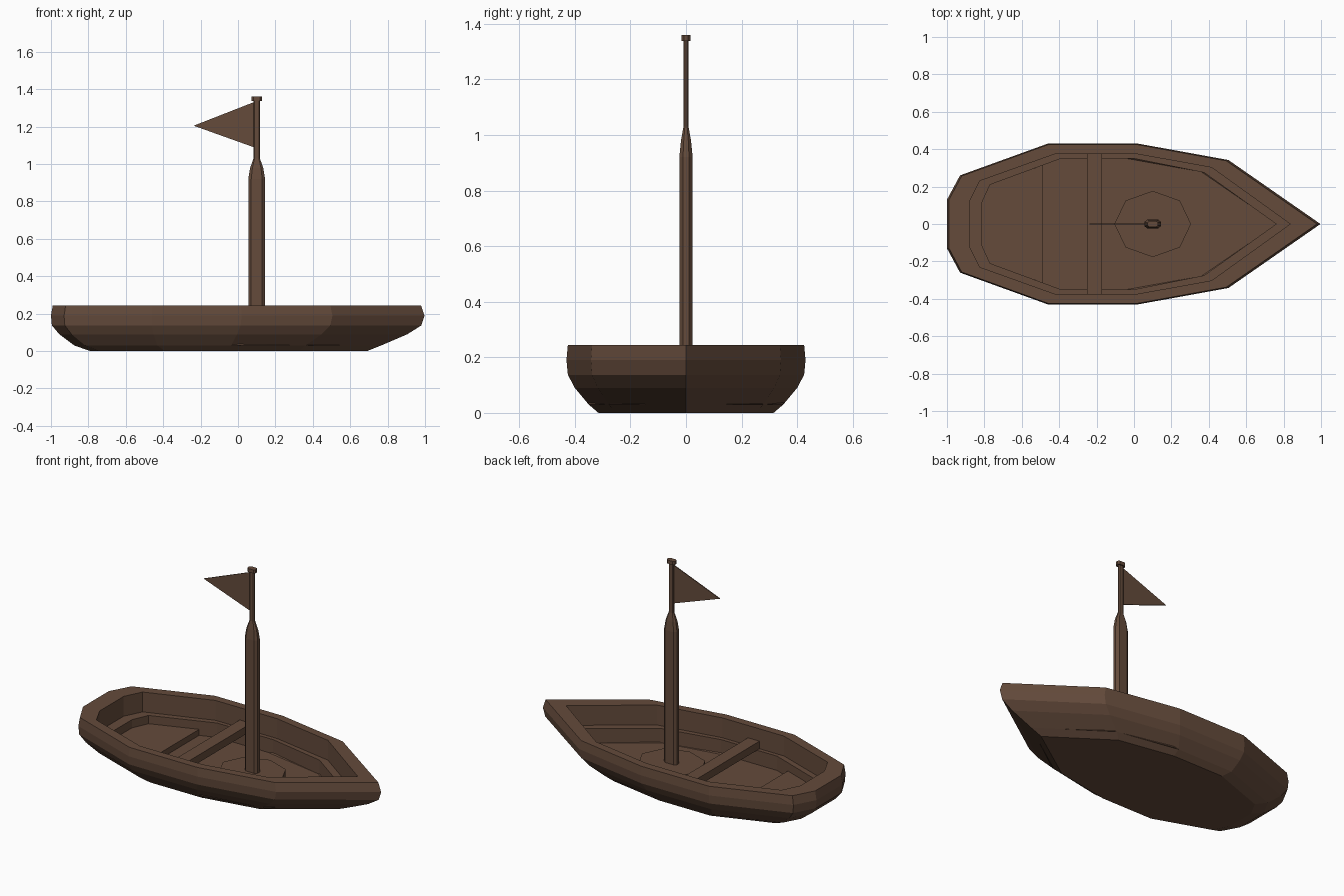
import bpy, bmesh, math

if "Cube" in bpy.data.objects:
    bpy.data.objects.remove(bpy.data.objects["Cube"])

wood = bpy.data.materials.new("brown wood")
wood.diffuse_color = (0.128, 0.070, 0.044, 1)
wood.use_nodes = True
wood.node_tree.nodes["Principled BSDF"].inputs["Base Color"].default_value = wood.diffuse_color


def finish(name, bm):
    bmesh.ops.recalc_face_normals(bm, faces=bm.faces[:])
    mesh = bpy.data.meshes.new(name)
    bm.to_mesh(mesh)
    bm.free()
    mesh.materials.append(wood)
    ob = bpy.data.objects.new(name, mesh)
    bpy.context.collection.objects.link(ob)
    return ob


def loft(name, rings):
    """Bridge a stack of closed rings and cap both ends."""
    bm = bmesh.new()
    loops = [[bm.verts.new(p) for p in r] for r in rings]
    n = len(loops[0])
    for a, b in zip(loops, loops[1:]):
        for i in range(n):
            j = (i + 1) % n
            bm.faces.new((a[i], a[j], b[j], b[i]))
    bm.faces.new(loops[0])
    bm.faces.new(loops[-1])
    return finish(name, bm)


def mirrored(half, z):
    """Closed outline from the +y half, stern to bow."""
    pts = half + [(x, -y) for x, y in reversed(half) if y > 0]
    return [(x, y, z) for x, y in pts]


# hull: outline scaled per level, then rim, inner wall, ledge and floor
outer = [(-1, .13), (-.93, .26), (-.46, .43), (.02, .43), (.505, .342), (.997, 0)]
rim_in = [(-.88, .12), (-.825, .23), (-.42, .375), (.01, .375), (.415, .302), (.835, 0)]
ledge_in = [(-.815, .11), (-.77, .21), (-.39, .35), (0, .35), (.375, .275), (.76, 0)]


def level(z, x0, x1, w):
    half = [(x0 + (x + 1) / 1.997 * (x1 - x0), y * w / .43) for x, y in outer]
    return mirrored(half, z)


loft("hull", [
    level(0, -.79, .69, .315),
    level(.03, -.875, .765, .35),
    level(.09, -.955, .905, .40),
    level(.137, -.995, .98, .425),
    level(.19, -1, .997, .43),
    level(.245, -.99, .978, .425),
    mirrored(rim_in, .245),
    mirrored(rim_in, .12),
    mirrored(ledge_in, .12),
    mirrored(ledge_in, .03),
])

# raised stern floor
stern = [ledge_in[0], ledge_in[1], (-.49, .313)]
loft("stern_floor", [mirrored(stern, .025), mirrored(stern, .068)])


# thwart seat resting on the ledge
def box(x0, x1, y, z):
    return [(x0, -y, z), (x1, -y, z), (x1, y, z), (x0, y, z)]


loft("seat", [box(-.25, -.17, .374, .12), box(-.25, -.17, .374, .168)])


# octagonal mast step
def octagon(rx, ry, z):
    return [(.1 + rx * math.cos(i * math.pi / 4), ry * math.sin(i * math.pi / 4), z)
            for i in range(8)]


loft("mast_step", [octagon(.205, .177, .025), octagon(.205, .177, .085)])


# flattened eight-sided mast tapering into a thin flag pole
def section(hx, hy, z):
    half = [(-1, .45), (-.65, 1), (.65, 1), (1, .45)]
    return [(.1 + x * hx, y * hy, z) for x, y, _ in mirrored(half, 0)]


loft("mast", [section(.045, .024, .08), section(.045, .024, .92),
              section(.035, .018, .98), section(.017, .009, 1.03),
              section(.017, .009, 1.34)])
loft("mast_cap", [section(.028, .017, 1.338), section(.028, .017, 1.36)])

# pennant
flag = [(.09, 1.333), (-.237, 1.205), (.09, 1.088)]
loft("flag", [[(x, y, z) for x, z in flag] for y in (-.003, .003)])
